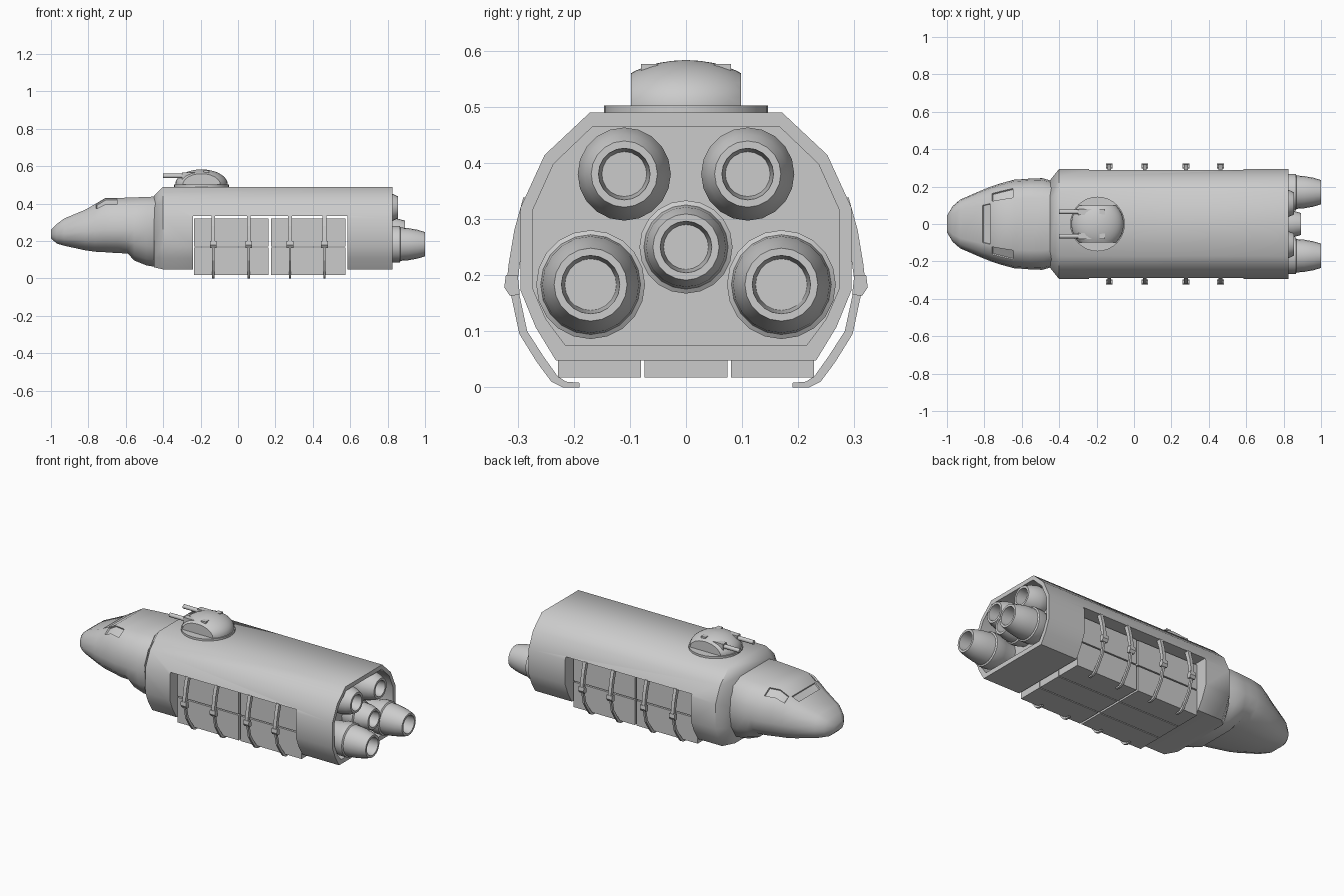
import bpy, bmesh, math
from math import cos, sin, pi

if "Cube" in bpy.data.objects:
    bpy.data.objects.remove(bpy.data.objects["Cube"])


def finish(name, bm, angle=None):
    bmesh.ops.recalc_face_normals(bm, faces=bm.faces)
    me = bpy.data.meshes.new(name)
    bm.to_mesh(me)
    bm.free()
    ob = bpy.data.objects.new(name, me)
    bpy.context.collection.objects.link(ob)
    if angle:
        smooth(ob, angle)
    return ob


def activate(ob):
    bpy.ops.object.select_all(action='DESELECT')
    ob.select_set(True)
    bpy.context.view_layer.objects.active = ob


def smooth(ob, angle):
    activate(ob)
    bpy.ops.object.shade_smooth_by_angle(angle=math.radians(angle))


def skin(bm, rings, cap=True):
    """Join rings of points with quads; returns rows of faces."""
    vs = [[bm.verts.new(p) for p in r] for r in rings]
    n = len(vs[0])
    rows = [[bm.faces.new((a[i], a[(i + 1) % n], b[(i + 1) % n], b[i])) for i in range(n)]
            for a, b in zip(vs, vs[1:])]
    if cap:
        bm.faces.new(vs[0])
        bm.faces.new(vs[-1])
    return rows


def loft(name, rings, angle=None):
    bm = bmesh.new()
    skin(bm, rings)
    return finish(name, bm, angle)


def ring(half, x):
    """Mirror a half outline (y, z) listed top to bottom into a closed ring at x."""
    return [(x, y, z) for y, z in half] + [(x, -y, z) for y, z in reversed(half)]


def box(name, x0, x1, y0, y1, z0, z1):
    pts = [(y0, z0), (y1, z0), (y1, z1), (y0, z1)]
    return loft(name, [[(x, y, z) for y, z in pts] for x in (x0, x1)])


def lathe(name, profile, centre, axis='X', seg=20, angle=35):
    """Revolve (along, radius) points round the x or z axis."""
    cx, cy, cz = centre
    rings = []
    for a, r in profile:
        c = [(r * cos(2 * pi * i / seg), r * sin(2 * pi * i / seg)) for i in range(seg)]
        rings.append([(cx + a, cy + u, cz + v) if axis == 'X' else (cx + u, cy + v, cz + a)
                      for u, v in c])
    return loft(name, rings, angle)


def cut(ob, cutter, op='DIFFERENCE'):
    m = ob.modifiers.new('cut', 'BOOLEAN')
    m.object, m.operation, m.solver = cutter, op, 'EXACT'
    activate(ob)
    bpy.ops.object.modifier_apply(modifier=m.name)
    bpy.data.objects.remove(cutter)


# Main hull: faceted tube with a chamfered front, open cargo bay and engine recess
outline = [(.171, .49), (.252, .414), (.295, .32), (.295, .173), (.268, .107), (.232, .048)]
front = [(y * .79, .06 + (z - .048) * .86) for y, z in outline]
hull = loft('hull', [ring(front, -.45), ring(outline, -.40), ring(outline, .825)])
cut(hull, box('bay_cutter', -.24, .585, -.5, .5, -.1, .335))
recess = [(.166, .465), (.236, .398), (.274, .314), (.274, .178), (.25, .122), (.215, .075)]
cut(hull, loft('recess_cutter', [ring(recess, .73), ring(recess, .9)]))
smooth(hull, 48)

# Nose: lofted cockpit with inset windows
section = [(.58, 1), (.83, .78), (.96, .4), (1, 0), (.94, -.45), (.75, -.82), (.45, -1)]
stations = [  # x, half width, top, middle, bottom
    (-1, .045, .26, .235, .215), (-.97, .095, .29, .235, .187), (-.93, .13, .32, .24, .175),
    (-.815, .18, .368, .25, .15), (-.765, .2, .397, .255, .143), (-.71, .218, .43, .26, .14),
    (-.64, .237, .43, .26, .135), (-.59, .24, .432, .26, .134), (-.555, .243, .433, .26, .096),
    (-.49, .245, .436, .26, .07), (-.42, .225, .438, .26, .057)]
rings = []
for x, w, t, m, b in stations:
    rings.append(ring([(u * w, m + v * ((t - m) if v > 0 else (m - b))) for u, v in section], x))
bm = bmesh.new()
rows = skin(bm, rings)
bmesh.ops.recalc_face_normals(bm, faces=bm.faces)
last = len(section) * 2 - 1
for group in ([rows[3][last]], [rows[4][0], rows[5][0]], [rows[4][last - 1], rows[5][last - 1]]):
    bmesh.ops.inset_region(bm, faces=group, thickness=.006, depth=0, use_even_offset=True)
    bmesh.ops.inset_region(bm, faces=group, thickness=.002, depth=-.008, use_even_offset=True)
finish('nose', bm, 38)

# Cargo containers: 2 long x 3 wide x 2 high
for i, x in enumerate((-.236, .176)):
    for j, y in enumerate((-.228, -.074, .08)):
        for k, z in enumerate((.017, .172)):
            box(f'container_{i}{j}{k}', x, x + .4, y, y + .148, z, z + .148)

# Cargo clamps: curved upper arm, joint and hooked lower arm on both sides
upper = [(.29, .338), (.306, .28), (.316, .22), (.321, .175),
         (.302, .175), (.296, .22), (.284, .28), (.265, .338)]
lower = [(.313, .17), (.297, .095), (.266, .045), (.24, .01), (.22, 0), (.19, 0),
         (.19, .008), (.214, .01), (.229, .02), (.254, .055), (.283, .1), (.298, .17)]
joint = [(.296, .165), (.314, .163), (.324, .178), (.321, .2), (.3, .2)]
for i, x in enumerate((-.132, .058, .278, .462)):
    for s, side in ((1, 'left'), (-1, 'right')):
        for part, prof, w in (('upper', upper, .01), ('lower', lower, .006), ('joint', joint, .018)):
            loft(f'clamp_{part}_{side}_{i}', [[(x + d, s * y, z) for y, z in prof] for d in (-w, w)])

# Engines: hollow bells
small = [(.72, .07), (.75, .083), (.785, .083), (.83, .071), (.855, .059), (.855, .046), (.77, .04)]
middle = [(.72, .07), (.77, .083), (.805, .083), (.81, .075), (.85, .071),
          (.892, .059), (.892, .046), (.8, .04)]
large = [(.72, .08), (.80, .09), (.82, .097), (.865, .097), (.87, .089), (.91, .086),
         (.96, .077), (1, .065), (1, .052), (.89, .046)]
lathe('engine_centre', middle, (0, 0, .25))
for s, side in ((1, 'left'), (-1, 'right')):
    lathe(f'engine_upper_{side}', small, (0, s * .11, .38))
    lathe(f'engine_lower_{side}', large, (0, s * .17, .183))

# Turret: ring, flat-sided dome, twin guns
tx = -.195
lathe('turret_ring', [(0, .146), (.017, .146), (.017, .13)], (tx, 0, .485), 'Z', 32)
dome = [(-.01, .14)] + [(.08 * sin(a * pi / 18), .14 * cos(a * pi / 18)) for a in range(9)]
dome.append((.08, .004))
turret = lathe('turret_dome', dome, (tx, 0, .503), 'Z', 32, None)
cut(turret, box('dome_cutter', -.5, .1, -.098, .098, .4, .7), 'INTERSECT')
smooth(turret, 35)
for s, side in ((1, 'left'), (-1, 'right')):
    y = s * .065
    lathe(f'gun_barrel_{side}', [(-.4, .008), (-.4, .012), (-.18, .012)], (0, y, .548), 'X', 12)
    box(f'gun_sleeve_{side}', -.3, -.2, y - .016, y + .016, .53, .566)
    box(f'gun_mount_{side}', -.185, -.155, y - .015, y + .015, .53, .576)
